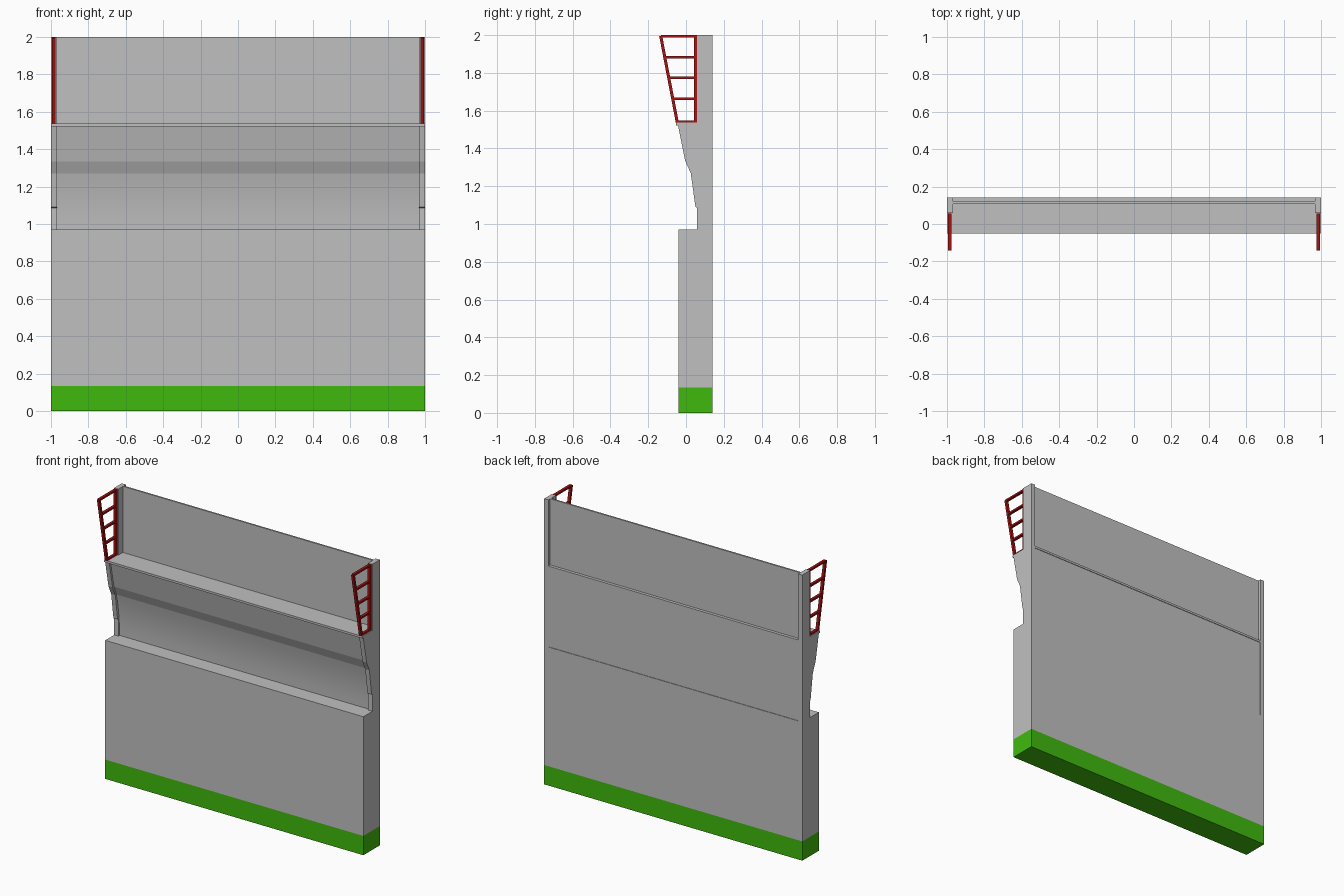
import bpy, math
from mathutils import Vector

cube = bpy.data.objects.get("Cube")
if cube:
    bpy.data.objects.remove(cube, do_unlink=True)


def material(name, rgb):
    m = bpy.data.materials.new(name)
    m.use_nodes = True
    m.diffuse_color = (*rgb, 1)
    m.node_tree.nodes["Principled BSDF"].inputs["Base Color"].default_value = (*rgb, 1)
    return m


CONCRETE = material("concrete grey", (0.53, 0.53, 0.53))
GREEN = material("grass green", (0.05, 0.49, 0.004))
RED = material("railing red", (0.38, 0.006, 0.006))


def extrude(name, profile, x0, x1, mat):
    """Extrude a counter-clockwise (y, z) profile along x."""
    n = len(profile)
    verts = [(x, y, z) for x in (x0, x1) for y, z in profile]
    faces = [tuple(reversed(range(n))), tuple(range(n, 2 * n))]
    faces += [(i, (i + 1) % n, (i + 1) % n + n, i + n) for i in range(n)]
    mesh = bpy.data.meshes.new(name)
    mesh.from_pydata(verts, [], faces)
    mesh.materials.append(mat)
    ob = bpy.data.objects.new(name, mesh)
    bpy.context.collection.objects.link(ob)
    return ob


def box(name, x0, x1, y0, y1, z0, z1, mat):
    return extrude(name, [(y0, z0), (y1, z0), (y1, z1), (y0, z1)], x0, x1, mat)


def bar(name, a, b, width, x0, x1, mat):
    """Flat bar between two (y, z) points."""
    a, b = Vector(a), Vector(b)
    d = (b - a).normalized() * width / 2
    side = Vector((d.y, -d.x))
    return extrude(name, [a + side, b + side, b - side, a - side], x0, x1, mat)


BACK, BASE_TOP, LEDGE = 0.141, 0.97, 1.537

# Base wall with the green foot
box("green_foot", -1, 1, -0.041, BACK, 0, 0.135, GREEN)
box("base_wall", -1, 1, -0.041, BACK, 0.135, BASE_TOP, CONCRETE)

# Overhanging middle panel, its lower face gently curved
curve = [(0.072 - 0.035 * (i / 6) ** 2, BASE_TOP + 0.3 * i / 6) for i in range(7)]
front = curve + [(0.01, 1.335), (-0.028, 1.522)]
panel = extrude("middle_panel", [(0.137, BASE_TOP), (0.137, 1.522)] + front[::-1],
                -0.968, 0.968, CONCRETE)
bpy.ops.object.select_all(action="DESELECT")
panel.select_set(True)
bpy.context.view_layer.objects.active = panel
bpy.ops.object.shade_smooth_by_angle(angle=math.radians(9))

# Walkway ledge and thin upper wall
box("walkway_ledge", -1, 1, -0.052, BACK, 1.522, LEDGE, CONCRETE)
box("upper_wall", -0.968, 0.968, 0.108, 0.12, LEDGE, 2, CONCRETE)

# Side posts, brackets and ladder-shaped railings
bracket = [(0.06, BASE_TOP), (0.1, BASE_TOP), (0.1, 1.522), (-0.042, 1.522),
           (-0.005, 1.335), (0.025, 1.27), (0.05, 1.09), (0.06, 1.085)]
for side, s in (("left", 1), ("right", -1)):
    inner, outer = sorted((s * 0.968, s * 1.0))
    box(side + "_post", inner, outer, 0.058, BACK, BASE_TOP, 2, CONCRETE)
    extrude(side + "_bracket", bracket, inner, outer, CONCRETE)
    r0, r1 = sorted((s * 0.975, s * 0.994))
    bar(side + "_rail_back", (0.05, LEDGE), (0.05, 2), 0.014, r0, r1, RED)
    bar(side + "_rail_front", (-0.046, LEDGE), (-0.134, 1.996), 0.016, r0, r1, RED)
    for i, z in enumerate((1.541, 1.664, 1.774, 1.882, 1.993)):
        y = -0.046 - 0.088 * (z - LEDGE) / 0.459
        bar(f"{side}_rung_{i + 1}", (y, z), (0.05, z), 0.013, r0, r1, RED)
